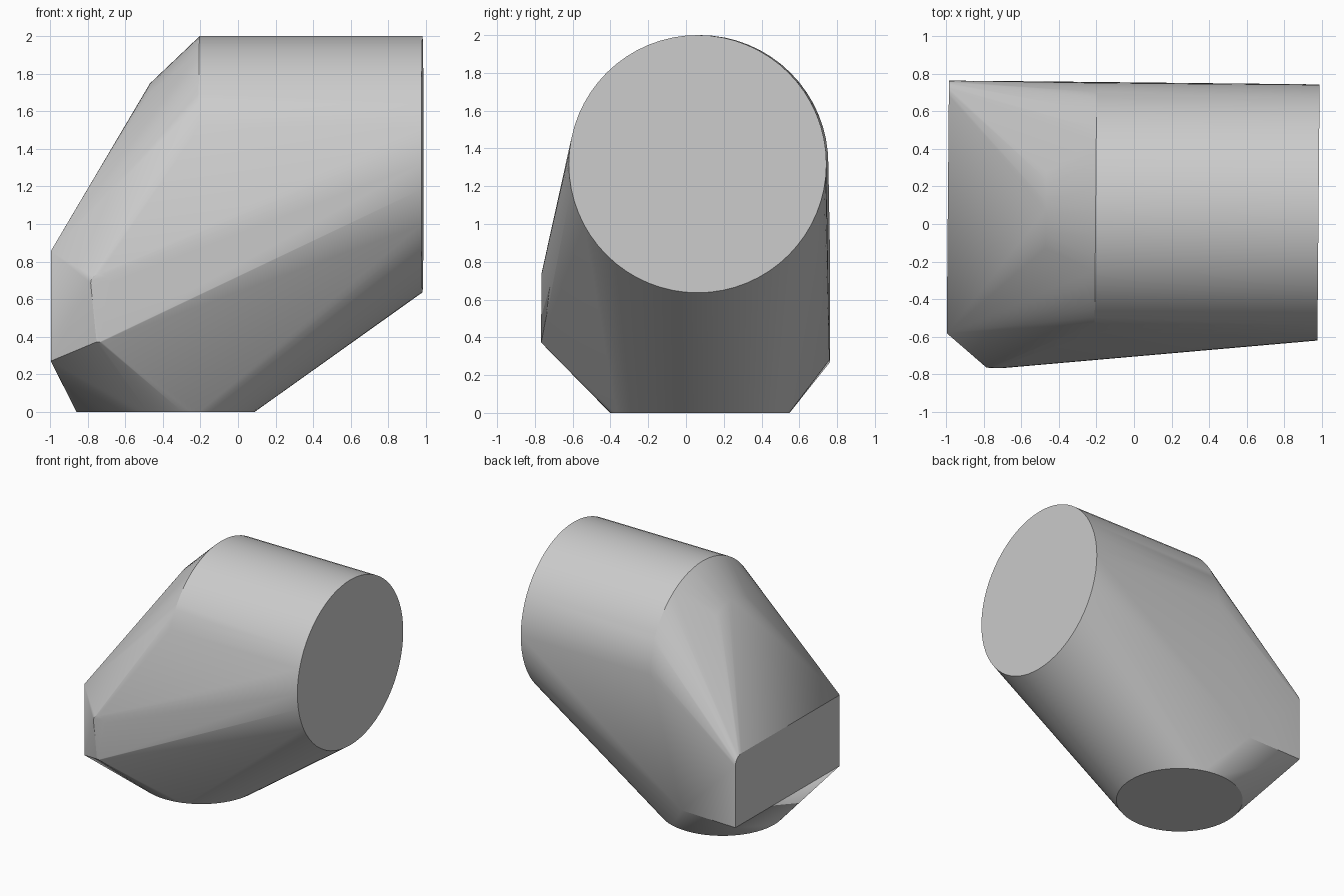
import bpy, bmesh, math
from mathutils import Matrix, Vector

cube = bpy.data.objects.get("Cube")
if cube:
    bpy.data.objects.remove(cube, do_unlink=True)

grey = bpy.data.materials.new("plain grey")
grey.use_nodes = True
COLOUR = (0.6, 0.6, 0.6, 1)
grey.diffuse_color = COLOUR
grey.node_tree.nodes["Principled BSDF"].inputs["Base Color"].default_value = COLOUR

bm = bmesh.new()


def ring(centre, radius, axis, segments=64):
    """Add a circle of points around the given axis."""
    turn = Vector((0, 0, 1)).rotation_difference(Vector(axis)).to_matrix().to_4x4()
    bmesh.ops.create_circle(bm, segments=segments, radius=radius,
                            matrix=Matrix.Translation(centre) @ turn)


X, Y, Z = (1, 0, 0), (0, 1, 0), (0, 0, 1)

# Large barrel with a chamfered inner end
ring((0.982, 0.07, 1.318), 0.682, X)
ring((-0.205, 0.07, 1.318), 0.682, X)
ring((-0.47, 0.07, 1.318), 0.43, X)

# Round foot
ring((-0.386, 0.07, 0), 0.475, Z)

# Flat end plate with one rounded upper corner
for y, z in ((-0.59, 0.27), (-0.59, 0.855), (0.755, 0.27)):
    bm.verts.new((-0.992, y, z))
ring((-0.992, 0.675, 0.775), 0.08, X, 24)

# Lower back corner and the two small front bosses
bm.verts.new((-0.5, 0.755, 0.28))
ring((-0.728, -0.772, 0.685), 0.05, Y, 24)
ring((-0.733, -0.738, 0.372), 0.035, Z, 16)

# Wrap everything in one convex skin
result = bmesh.ops.convex_hull(bm, input=bm.verts[:])
loose = [v for v in bm.verts if not v.link_faces]
bmesh.ops.delete(bm, geom=loose, context="VERTS")
stray = [e for e in bm.edges if not e.link_faces]
bmesh.ops.delete(bm, geom=stray, context="EDGES")
bmesh.ops.dissolve_limit(bm, angle_limit=math.radians(0.5),
                         verts=bm.verts[:], edges=bm.edges[:])
bmesh.ops.recalc_face_normals(bm, faces=bm.faces[:])
bmesh.ops.rotate(bm, verts=bm.verts[:], cent=(0, 0, 0),
                 matrix=Matrix.Rotation(math.radians(-0.5), 3, "Z"))

mesh = bpy.data.meshes.new("housing_shell")
bm.to_mesh(mesh)
bm.free()
mesh.materials.append(grey)
shell = bpy.data.objects.new("housing_shell", mesh)
bpy.context.collection.objects.link(shell)

# Smooth the round parts, keep the rims crisp
bpy.ops.object.select_all(action="DESELECT")
shell.select_set(True)
bpy.context.view_layer.objects.active = shell
bpy.ops.object.shade_smooth_by_angle(angle=math.radians(20))
